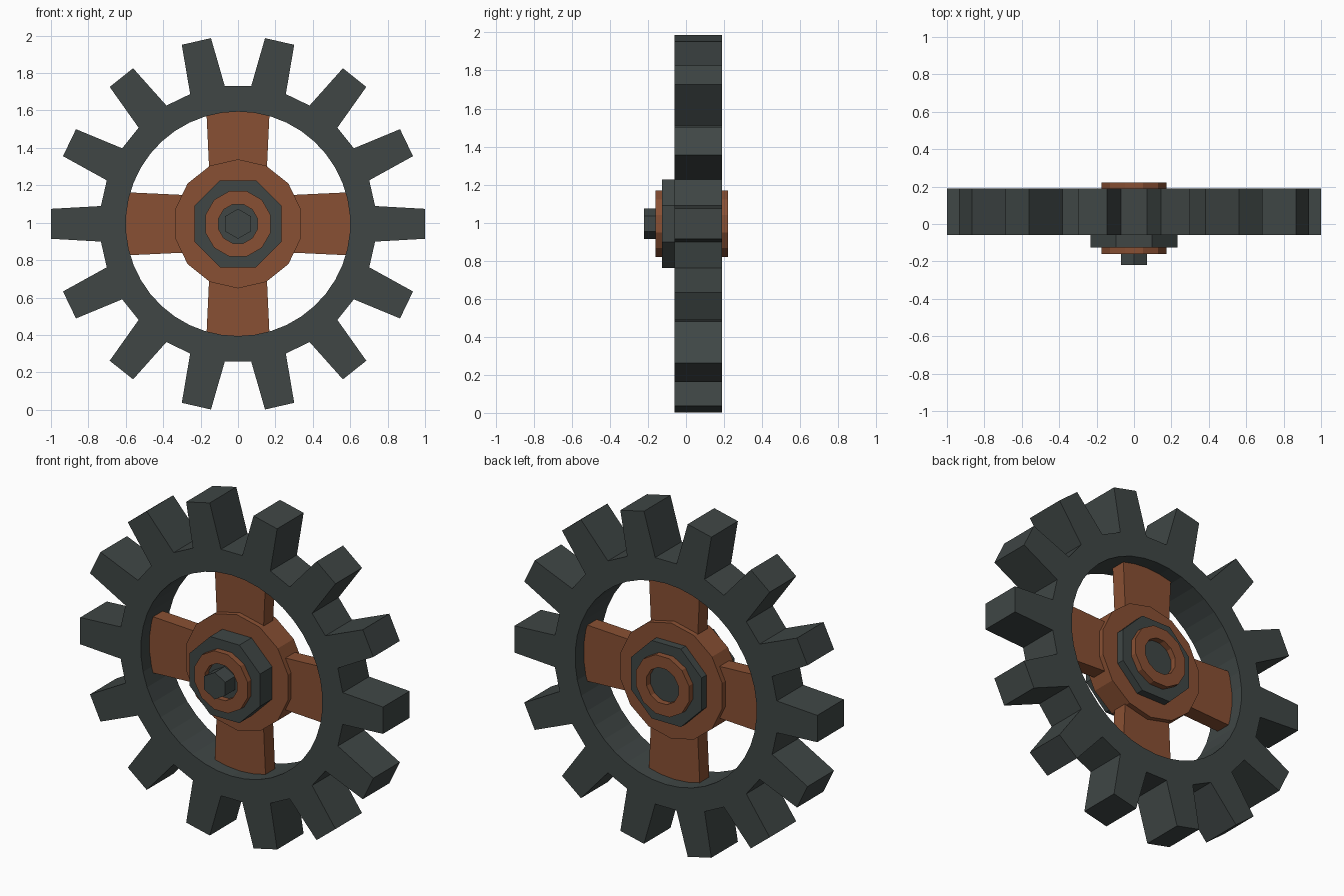
import bpy, bmesh
from math import sin, cos, pi, radians, hypot, atan2
from mathutils import Matrix

if "Cube" in bpy.data.objects:
    bpy.data.objects.remove(bpy.data.objects["Cube"], do_unlink=True)

CENTRE_Z = 0.994
TEETH = 14


def material(name, rgb):
    m = bpy.data.materials.new(name)
    m.use_nodes = True
    m.diffuse_color = (*rgb, 1)
    m.node_tree.nodes["Principled BSDF"].inputs["Base Color"].default_value = (*rgb, 1)
    return m


iron = material("dark iron", (0.050, 0.062, 0.060))
copper = material("brown copper", (0.250, 0.080, 0.033))


def polygon(sides, radius, start):
    """Regular outline in the wheel plane, first corner at start degrees."""
    return [(radius * cos(radians(start) + 2 * pi * i / sides),
             radius * sin(radians(start) + 2 * pi * i / sides)) for i in range(sides)]


def plate(name, outline, front, back, mat, hole=None, turn=0):
    """Extrude an outline, with an optional hole, from front to back along y."""
    bm = bmesh.new()
    edges = []
    for loop in filter(None, (outline, hole)):
        verts = [bm.verts.new((x, front, z)) for x, z in loop]
        edges += [bm.edges.new((verts[i - 1], verts[i])) for i in range(len(verts))]
    bmesh.ops.triangle_fill(bm, edges=edges, use_beauty=True)
    result = bmesh.ops.extrude_face_region(bm, geom=bm.faces[:], use_keep_orig=True)
    moved = [g for g in result["geom"] if isinstance(g, bmesh.types.BMVert)]
    bmesh.ops.translate(bm, verts=moved, vec=(0, back - front, 0))
    bmesh.ops.recalc_face_normals(bm, faces=bm.faces[:])
    bm.transform(Matrix.Rotation(turn, 4, "Y"))
    mesh = bpy.data.meshes.new(name)
    bm.to_mesh(mesh)
    bm.free()
    mesh.materials.append(mat)
    obj = bpy.data.objects.new(name, mesh)
    obj.location.z = CENTRE_Z
    bpy.context.collection.objects.link(obj)
    return obj


# Toothed rim: one tapered tooth repeated round the wheel
tooth = [(0.733, -0.095), (1.0, -0.08), (1.0, 0.08), (0.733, 0.095)]
gear = []
for i in range(TEETH):
    for x, z in tooth:
        r, a = hypot(x, z), atan2(z, x) + 2 * pi * i / TEETH
        gear.append((r * cos(a), r * sin(a)))
plate("toothed_rim", gear, -0.06, 0.19, iron, hole=polygon(TEETH * 3, 0.6, 90))

# Four flared spokes
spoke = [(0.2, -0.15), (0.605, -0.169), (0.605, 0.169), (0.2, 0.15)]
for i in range(4):
    plate(f"spoke_{i + 1}", spoke, 0.02, 0.11, copper, turn=i * pi / 2)

# Hub disc and the eight-sided nut through it
plate("hub_disc", polygon(TEETH, 0.345, 90), -0.01, 0.14, copper)
plate("hub_nut", polygon(8, 0.252, 22.5), -0.125, 0.186, iron)

# Washers on both sides
washer, bore = polygon(12, 0.181, 15), polygon(12, 0.108, 15)
plate("front_washer", washer, -0.16, -0.12, copper, hole=bore)
plate("back_washer", washer, 0.18, 0.222, copper, hole=bore)

# Hexagonal axle end
plate("axle_end", polygon(6, 0.08, 90), -0.22, -0.12, iron)
